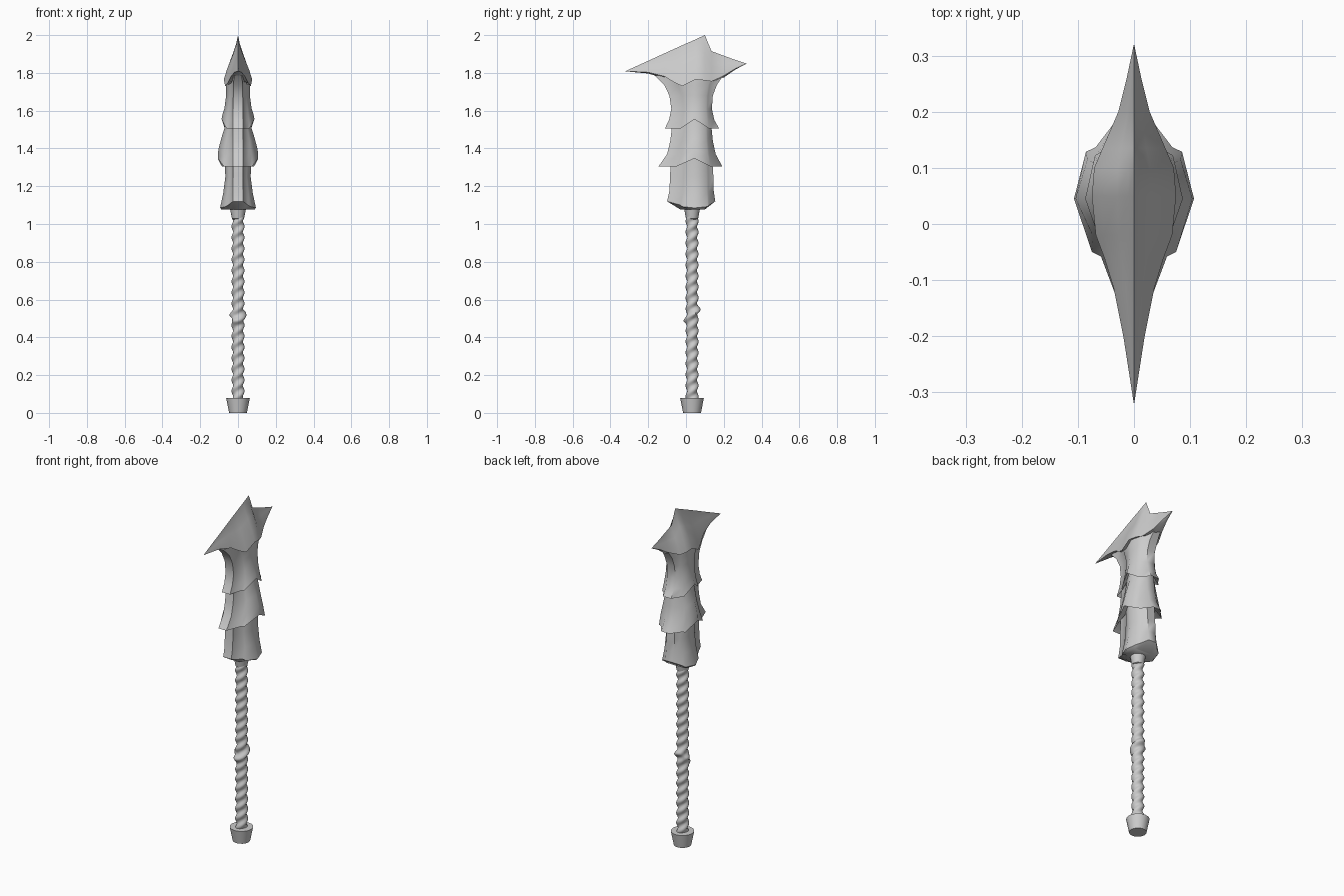
import bpy, bmesh, math

cube = bpy.data.objects.get("Cube")
if cube:
    bpy.data.objects.remove(cube)

CY = 0.032  # the shaft axis sits slightly behind the centre

grey = bpy.data.materials.new("plain grey")
grey.use_nodes = True
COLOUR = (0.6, 0.6, 0.6, 1)
grey.diffuse_color = COLOUR
grey.node_tree.nodes["Principled BSDF"].inputs["Base Color"].default_value = COLOUR


def loft(name, rings, angle=50):
    """Skin a list of equal-length point rings and cap both ends."""
    bm = bmesh.new()
    loops = [[bm.verts.new(p) for p in ring] for ring in rings]
    n = len(loops[0])
    for a, b in zip(loops, loops[1:]):
        for i in range(n):
            j = (i + 1) % n
            bm.faces.new((a[i], a[j], b[j], b[i]))
    bm.faces.new(loops[0][::-1])
    bm.faces.new(loops[-1])
    bmesh.ops.remove_doubles(bm, verts=bm.verts, dist=0.0002)
    bmesh.ops.recalc_face_normals(bm, faces=bm.faces)
    mesh = bpy.data.meshes.new(name)
    bm.to_mesh(mesh)
    bm.free()
    mesh.materials.append(grey)
    obj = bpy.data.objects.new(name, mesh)
    bpy.context.collection.objects.link(obj)
    bpy.ops.object.select_all(action="DESELECT")
    obj.select_set(True)
    bpy.context.view_layer.objects.active = obj
    bpy.ops.object.shade_smooth_by_angle(angle=math.radians(angle))
    return obj


def circle(z, radius, n=16):
    return [(radius * math.cos(2 * math.pi * i / n),
             CY + radius * math.sin(2 * math.pi * i / n), z) for i in range(n)]


def plate_ring(z, front, back, half, lift=0, facet=0.026):
    """Sleeve section: front and back plates with a raised, pointed flank
    plate stepping out between them. lift raises the flank's peak."""
    fy = 0.04 + 0.62 * front
    by = 0.05 + 0.41 * back
    dip = min(lift, 0) * 0.8
    right = [(facet, front, z), (half * 0.55, fy - 0.008, z + dip * 0.7),
             (half * 0.70, fy, z + dip), (half, 0.045, z + lift),
             (half * 0.80, by, z + dip), (half * 0.64, by + 0.008, z + dip * 0.7),
             (facet, back, z)]
    return right + [(-x, y, h) for x, y, h in reversed(right)]


# Pommel and collar
loft("pommel", [circle(0, 0.047), circle(0.08, 0.063), circle(0.08, 0.03)])
loft("collar", [circle(1.025, 0.026), circle(1.028, 0.032), circle(1.085, 0.043)])

# Twisted grip: a two-start helix with a slanting knot half way up
grip = []
STEPS, SIDES = 140, 16
for k in range(STEPS + 1):
    z = 0.07 + 0.97 * k / STEPS
    ring = []
    for i in range(SIDES):
        a = 2 * math.pi * i / SIDES
        knot = 0.011 * math.exp(-((z - 0.515 - 0.03 * math.sin(a)) / 0.018) ** 2)
        wave = 0.5 + 0.5 * math.cos(2 * a - 2 * math.pi * z / 0.058)
        r = 0.025 + 0.010 * wave + knot
        ring.append((r * math.cos(a), CY + r * math.sin(a), z))
    grip.append(ring)
loft("twisted_grip", grip)

# Three stacked armour sleeves, each flaring at its lower rim
loft("lower_sleeve", [
    plate_ring(1.077, -0.03, 0.10, 0.088),
    plate_ring(1.12, -0.10, 0.155, 0.095, -0.035),
    plate_ring(1.18, -0.087, 0.146, 0.078, -0.015),
    plate_ring(1.25, -0.085, 0.145, 0.067),
    plate_ring(1.40, -0.075, 0.135, 0.072)])

loft("middle_sleeve", [
    plate_ring(1.36, -0.07, 0.13, 0.066, 0.03),
    plate_ring(1.305, -0.145, 0.192, 0.107, 0.042),
    plate_ring(1.37, -0.10, 0.157, 0.104, 0.025),
    plate_ring(1.44, -0.083, 0.142, 0.088, 0.015),
    plate_ring(1.51, -0.075, 0.135, 0.071),
    plate_ring(1.59, -0.068, 0.125, 0.062)])

loft("upper_sleeve", [
    plate_ring(1.56, -0.065, 0.12, 0.06, 0.03),
    plate_ring(1.505, -0.112, 0.176, 0.087, 0.05),
    plate_ring(1.55, -0.09, 0.15, 0.082, 0.03),
    plate_ring(1.61, -0.078, 0.137, 0.072),
    plate_ring(1.68, -0.088, 0.142, 0.063, 0, 0.025),
    plate_ring(1.735, -0.115, 0.163, 0.064, 0, 0.025),
    plate_ring(1.785, -0.165, 0.195, 0.058, 0, 0.02)])

# Blade head: y, crest height, edge half-width, edge height, keel height
stations = [
    (-0.319, 1.81, 0.0005, 1.809, 1.808),
    (-0.20, 1.864, 0.019, 1.803, 1.797),
    (-0.115, 1.903, 0.036, 1.782, 1.77),
    (-0.06, 1.928, 0.053, 1.748, 1.76),
    (-0.02, 1.946, 0.068, 1.73, 1.77),
    (0.05, 1.977, 0.075, 1.765, 1.78),
    (0.10, 2.0, 0.071, 1.76, 1.78),
    (0.135, 1.915, 0.056, 1.755, 1.78),
    (0.20, 1.891, 0.028, 1.785, 1.775),
    (0.26, 1.869, 0.013, 1.822, 1.817),
    (0.319, 1.85, 0.0005, 1.849, 1.848)]
# hollow-ground section from crest to edge: share of width, share of drop
hollow = [(0.14, 0.2), (0.4, 0.42), (0.78, 0.75), (1, 1)]
blade = []
for y, top, half, edge, keel in stations:
    side = [(half * w, y, top - (top - edge) * d) for w, d in hollow]
    blade.append([(0, y, top)] + side + [(0, y, keel)]
                 + [(-x, v, z) for x, v, z in reversed(side)])
loft("blade_head", blade)
